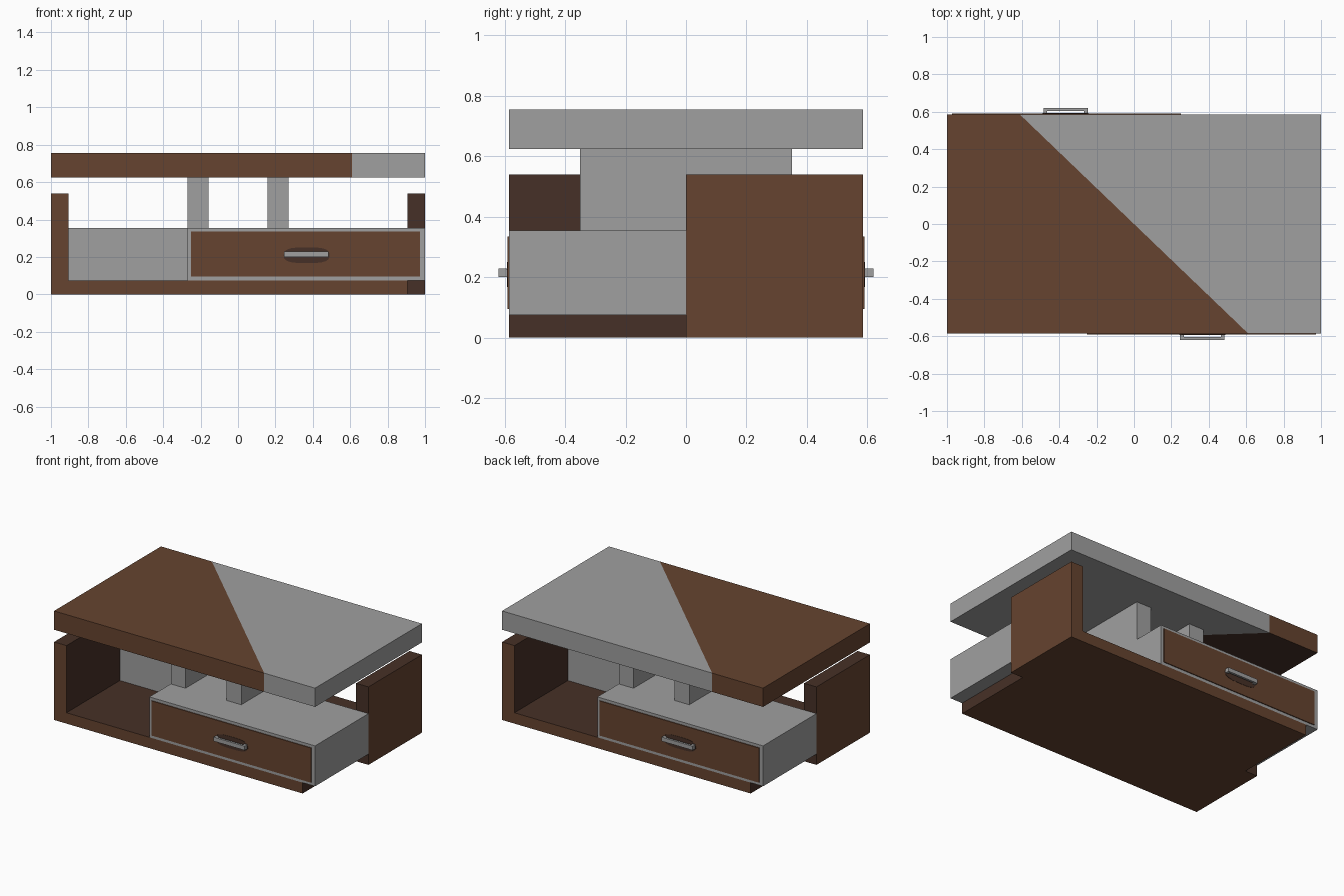
import bpy, bmesh, math
from mathutils import Matrix

if "Cube" in bpy.data.objects:
    bpy.data.objects.remove(bpy.data.objects["Cube"])


def material(name, rgb):
    m = bpy.data.materials.new(name)
    m.diffuse_color = (*rgb, 1)
    m.use_nodes = True
    m.node_tree.nodes["Principled BSDF"].inputs["Base Color"].default_value = m.diffuse_color
    return m


GREY = material("grey", (0.35, 0.35, 0.35))
BROWN = material("brown_wood", (0.132, 0.057, 0.029))
DARK = material("dark_brown_wood", (0.062, 0.030, 0.020))
TURN = Matrix.Rotation(math.pi, 4, 'Z')


def finish(bm, name, mats, rule=None, turned=False):
    """Turn a bmesh into an object; rule(face centre, normal) gives the material slot."""
    if turned:
        bm.transform(TURN)
    bmesh.ops.recalc_face_normals(bm, faces=bm.faces)
    if rule:
        for f in bm.faces:
            f.material_index = rule(f.calc_center_median(), f.normal)
    me = bpy.data.meshes.new(name)
    bm.to_mesh(me)
    bm.free()
    for m in mats:
        me.materials.append(m)
    ob = bpy.data.objects.new(name, me)
    bpy.context.collection.objects.link(ob)
    return ob


def prism(bm, pts, axis, lo, hi):
    """Extrude a 2D outline along y or z."""
    def place(p, t):
        return (p[0], p[1], t) if axis == 'z' else (p[0], t, p[1])
    f = bm.faces.new([bm.verts.new(place(p, lo)) for p in pts])
    new = bmesh.ops.extrude_face_region(bm, geom=[f])['geom']
    move = (0, 0, hi - lo) if axis == 'z' else (0, hi - lo, 0)
    bmesh.ops.translate(bm, vec=move,
                        verts=[v for v in new if isinstance(v, bmesh.types.BMVert)])


def box(name, x, y, z, mats, rule=None, turned=False):
    bm = bmesh.new()
    prism(bm, [(x[0], y[0]), (x[1], y[0]), (x[1], y[1]), (x[0], y[1])], 'z', *z)
    return finish(bm, name, mats, rule, turned)


def inner_dark(c, n):
    # outward faces are brown, inward faces dark
    return 0 if abs(c.x) > 0.99 or abs(c.y) > 0.58 or c.z < 0.001 else 1


D = 0.585

# base board
box("base_board", (-0.905, 0.905), (-D, D), (0, 0.075), [BROWN, DARK], inner_dark)

# table top: two halves split along a diagonal
for name, s, mats in (("top_brown_half", -1, [BROWN, DARK]),
                      ("top_grey_half", 1, [GREY, GREY])):
    bm = bmesh.new()
    prism(bm, [(s, -D), (s, D), (-0.61, D), (0.61, -D)], 'z', 0.625, 0.755)
    finish(bm, name, mats, lambda c, n: 1 if n.z < -0.5 else 0)

# long supports under the top
for side, x in (("left", (-0.27, -0.157)), ("right", (0.157, 0.27))):
    box(side + "_support", x, (-0.35, 0.35), (0.355, 0.625), [GREY])

# everything else is built once for the front and turned for the back
for end, t in (("front", False), ("back", True)):
    # side panel, left of the open shelf
    box(end + "_side_panel", (-1, -0.905), (-D, 0), (0, 0.54),
        [BROWN, DARK], inner_dark, t)
    # drawer cabinet
    box(end + "_cabinet", (-0.27, 1), (-D, 0), (0.075, 0.355), [GREY], None, t)
    # drawer face plate
    box(end + "_drawer_face", (-0.25, 0.972), (-0.591, -0.584), (0.095, 0.335),
        [BROWN], None, t)
    # dark rounded finger hollow behind the handle
    bm = bmesh.new()
    pts = []
    for i in range(24):
        a = 2 * math.pi * i / 24
        c, s = math.cos(a), math.sin(a)
        pts.append((0.367 + 0.123 * math.copysign(abs(c) ** 0.6, c),
                    0.209 + 0.042 * math.copysign(abs(s) ** 0.75, s)))
    prism(bm, pts, 'y', -0.593, -0.590)
    finish(bm, end + "_finger_hollow", [DARK], None, t)
    # C-shaped pull handle
    bm = bmesh.new()
    prism(bm, [(0.247, -0.590), (0.247, -0.62), (0.485, -0.62), (0.485, -0.590),
               (0.465, -0.590), (0.465, -0.605), (0.267, -0.605), (0.267, -0.590)],
          'z', 0.20, 0.228)
    finish(bm, end + "_handle", [GREY], None, t)
